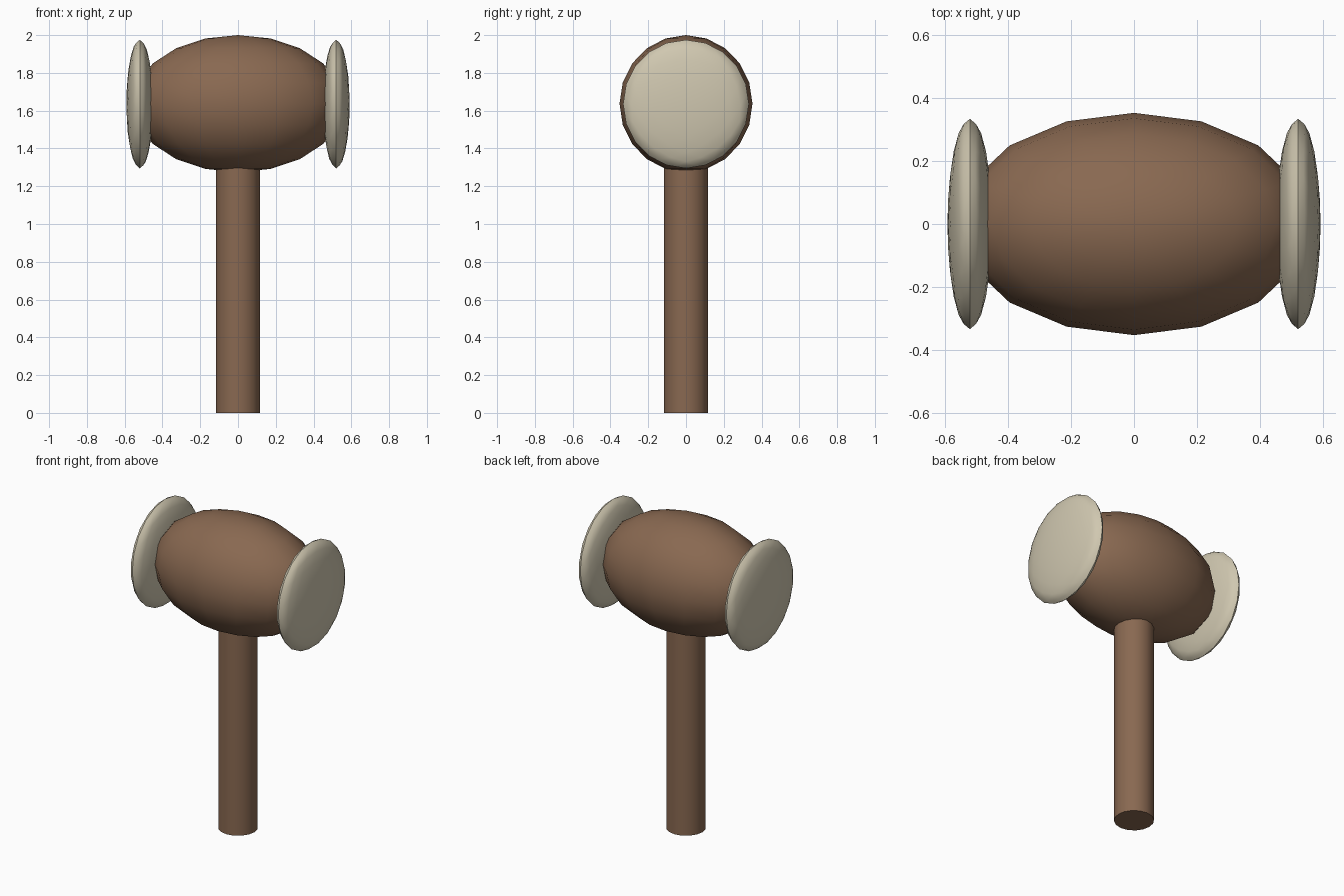
import bpy
import math

cube = bpy.data.objects.get("Cube")
if cube:
    bpy.data.objects.remove(cube, do_unlink=True)


def make_material(name, colour):
    mat = bpy.data.materials.new(name)
    mat.use_nodes = True
    mat.diffuse_color = colour
    mat.node_tree.nodes["Principled BSDF"].inputs["Base Color"].default_value = colour
    return mat


def finish(name, mat, scale=(1, 1, 1), angle=30):
    """Name, scale, smooth and colour the part just added."""
    obj = bpy.context.object
    obj.name = name
    obj.scale = scale
    bpy.ops.object.transform_apply(location=False, rotation=True, scale=True)
    bpy.ops.object.shade_smooth_by_angle(angle=math.radians(angle))
    obj.data.materials.append(mat)
    return obj


brown = make_material("brown wood", (0.25, 0.14, 0.082, 1))
cream = make_material("cream", (0.63, 0.575, 0.435, 1))
HEAD_Z = 1.637

# Straight handle, ending inside the head
bpy.ops.mesh.primitive_cylinder_add(vertices=16, radius=0.117, depth=1.5, location=(0, 0, 0.75))
finish("handle", brown, angle=40)

# Barrel-shaped head
bpy.ops.mesh.primitive_uv_sphere_add(segments=16, ring_count=10, radius=1, location=(0, 0, HEAD_Z))
finish("head", brown, (0.557, 0.352, 0.363), angle=60)

# Flattened striking discs with a sharp rim, one at each end
for side, name in ((1, "left_disc"), (-1, "right_disc")):
    bpy.ops.mesh.primitive_ico_sphere_add(subdivisions=3, radius=1, location=(side * 0.52, 0, HEAD_Z - 0.002))
    bpy.context.object.scale = (0.34, 0.333, 0.071)
    bpy.context.object.rotation_euler = (0, side * math.pi / 2, 0)
    finish(name, cream, (0.34, 0.333, 0.071), angle=30)
